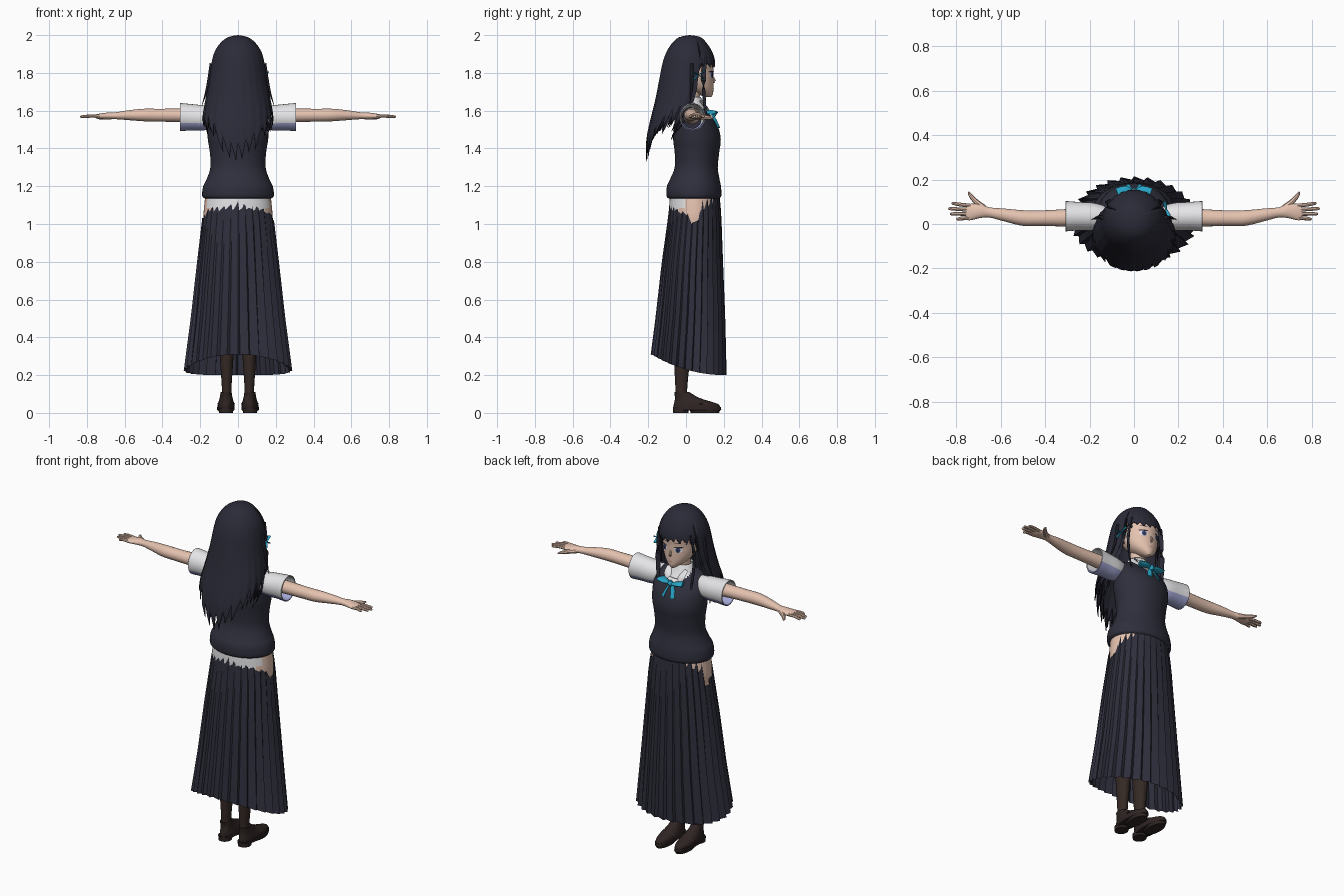
import bpy, bmesh, random
from math import sin, cos, pi, radians
from mathutils import Vector

random.seed(4)
if "Cube" in bpy.data.objects:
    bpy.data.objects.remove(bpy.data.objects["Cube"])


def material(name, *rgb):
    m = bpy.data.materials.new(name)
    m.use_nodes = True
    m.diffuse_color = (*rgb, 1)
    b = m.node_tree.nodes["Principled BSDF"]
    b.inputs["Base Color"].default_value = (*rgb, 1)
    b.inputs["Roughness"].default_value = 0.8
    return m


HAIR = material("hair_black", .024, .024, .04)
NAVY = material("navy_cloth", .028, .028, .046)
SKIN = material("skin", .78, .54, .43)
WHITE = material("shirt_white", .78, .78, .8)
LILAC = material("shirt_lilac", .36, .38, .65)
CYAN = material("ribbon_cyan", .02, .36, .55)
STOCK = material("stocking_brown", .035, .022, .018)
SHOE = material("shoe_brown", .028, .018, .017)
IRIS = material("iris_blue", .04, .06, .2)
LIP = material("lip_pink", .55, .22, .2)


def finish(name, bm, mats, rule=None, mirror=False, solid=0, angle=40):
    """Turn a bmesh into a shaded object, colouring faces by an optional rule."""
    bmesh.ops.remove_doubles(bm, verts=bm.verts, dist=1e-5)
    bmesh.ops.recalc_face_normals(bm, faces=bm.faces)
    bm.normal_update()
    if rule:
        for f in bm.faces:
            f.material_index = rule(f.calc_center_median(), f.normal)
    me = bpy.data.meshes.new(name)
    bm.to_mesh(me)
    bm.free()
    for m in mats:
        me.materials.append(m)
    ob = bpy.data.objects.new(name, me)
    bpy.context.collection.objects.link(ob)
    bpy.ops.object.select_all(action='DESELECT')
    ob.select_set(True)
    bpy.context.view_layer.objects.active = ob
    bpy.ops.object.shade_smooth_by_angle(angle=radians(angle))
    if solid:
        s = ob.modifiers.new("thickness", 'SOLIDIFY')
        s.thickness = solid
    if mirror:
        ob.modifiers.new("mirror", 'MIRROR')
    return ob


def skin_rows(name, rows, mats, caps=True, **kw):
    """Bridge a list of closed point rings."""
    bm = bmesh.new()
    vs = [[bm.verts.new(p) for p in r] for r in rows]
    n = len(rows[0])
    for a, b in zip(vs, vs[1:]):
        for i in range(n):
            bm.faces.new((a[i], a[(i + 1) % n], b[(i + 1) % n], b[i]))
    if caps:
        bm.faces.new(vs[0])
        bm.faces.new(vs[-1])
    return finish(name, bm, mats, **kw)


def resample(rows, k=4):
    """Catmull-Rom interpolation of profile rows."""
    out = []
    for i in range(len(rows) - 1):
        quad = zip(rows[max(i - 1, 0)], rows[i], rows[i + 1], rows[min(i + 2, len(rows) - 1)])
        quad = list(quad)
        for j in range(k):
            t = j / k
            out.append([b + .5 * t * (c - a + t * (2*a - 5*b + 4*c - d + t * (3*(b - c) + d - a)))
                        for a, b, c, d in quad])
    return out + [list(rows[-1])]


def at(table, z):
    """Linear lookup in a table sorted by its first column, either way up."""
    t = sorted(table)
    z = min(max(z, t[0][0]), t[-1][0])
    for a, b in zip(t, t[1:]):
        if z <= b[0]:
            u = (z - a[0]) / max(b[0] - a[0], 1e-9)
            return [p + (q - p) * u for p, q in zip(a, b)]
    return t[-1]


def upright(name, rows, mats, x=0, n=32, k=4, **kw):
    """Stacked ellipses, each row (z, centre y, half width, half depth)."""
    rings = [[(x + rx * sin(2*pi*i/n), cy + ry * cos(2*pi*i/n), z) for i in range(n)]
             for z, cy, rx, ry in resample(rows, k)]
    return skin_rows(name, rings, mats, **kw)


def sideways(name, rows, mats, n=20, **kw):
    """Ellipses along x, each row (x, y, z, half depth, half height)."""
    rings = [[(x, y + ry * cos(2*pi*i/n), z + rz * sin(2*pi*i/n)) for i in range(n)]
             for x, y, z, ry, rz in resample(rows)]
    return skin_rows(name, rings, mats, **kw)


def tube(name, pts, mats, n=8, flat=1, **kw):
    """Tapered tube along points (x, y, z, radius)."""
    pts = resample(pts, 3)
    rings = []
    for i, p in enumerate(pts):
        d = Vector(pts[min(i + 1, len(pts) - 1)][:3]) - Vector(pts[max(i - 1, 0)][:3])
        q = d.to_track_quat('Z', 'Y')
        rings.append([Vector(p[:3]) + q @ Vector((p[3] * cos(2*pi*j/n), flat * p[3] * sin(2*pi*j/n), 0))
                      for j in range(n)])
    return skin_rows(name, rings, mats, **kw)


# Head, nose, ears and neck
HEAD = [(1.672, .118, .012, .016), (1.69, .1, .038, .043), (1.72, .075, .07, .07),
        (1.76, .055, .092, .09), (1.81, .045, .1, .1), (1.87, .035, .105, .108), (1.95, .02, .06, .06)]
upright("head", HEAD, [SKIN], n=40)
HEAD_TABLE = resample(HEAD)
tube("nose", [(0, .138, 1.785, .004), (0, .15, 1.757, .008), (0, .14, 1.748, .004)], [SKIN])
tube("ear", [(.1, .03, 1.81, .012), (.113, .022, 1.79, .02), (.1, .035, 1.75, .01)], [SKIN], flat=.5, mirror=True)
upright("neck", [(1.58, .02, .055, .05), (1.65, .025, .044, .044), (1.73, .04, .045, .045)], [SKIN])


def face_patch(name, cx, cz, w, h, mat, lift, mirror=True):
    """Thin oval plate following the face."""
    def pt(x, z):
        _, cy, rx, ry = at(HEAD_TABLE, z)
        return (x, cy + ry * max(0, 1 - (x / rx) ** 2) ** .5 + lift, z)
    bm = bmesh.new()
    mid = bm.verts.new(pt(cx, cz))
    rim = [bm.verts.new(pt(cx + w * sin(pi*i/8), cz + h * cos(pi*i/8))) for i in range(16)]
    for i in range(16):
        bm.faces.new((mid, rim[i], rim[(i + 1) % 16]))
    finish(name, bm, [mat], mirror=mirror)


face_patch("eye_white", .045, 1.79, .021, .015, WHITE, .002)
face_patch("iris", .043, 1.789, .012, .0155, IRIS, .0035)
face_patch("pupil", .043, 1.788, .005, .008, HAIR, .0045)
face_patch("eyelash", .047, 1.806, .025, .004, HAIR, .005)
face_patch("eyebrow", .045, 1.832, .022, .002, HAIR, .004)
face_patch("mouth", 0, 1.715, .014, .0025, LIP, .003, mirror=False)

# Hair: two shells with pointed strand ends, short over the face, long behind
HAIR_TABLE = resample([(2, .02, 0, 0), (1.99, .02, .05, .055), (1.96, .018, .092, .09),
                       (1.91, .018, .125, .122), (1.85, .015, .141, .14), (1.75, 0, .155, .145),
                       (1.65, -.02, .175, .145), (1.55, -.06, .188, .13), (1.45, -.115, .165, .095),
                       (1.35, -.135, .125, .078), (1.25, -.14, .1, .07)])


def hair_shell(name, scale, lift, cols=72, steps=26):
    ends = []
    for i in range(cols):
        a = 2 * pi * i / cols
        if i % 3 == 0:
            drop = random.uniform(-.03, .03)
        tip = (0.1, 0, .05)[i % 3]
        if cos(a) > cos(radians(61)):
            ends.append(1.833 + .2 * drop + .2 * tip)
        else:
            ends.append(1.35 + lift + .15 * sin(a) ** 2 + drop + tip)
    rows = []
    for j in range(steps + 1):
        row = []
        for i, e in enumerate(ends):
            a = 2 * pi * i / cols
            z = 2 - (2 - e) * (j / steps) ** 1.5
            _, cy, rx, ry = at(HAIR_TABLE, z)
            s = scale * (1 - (.02 if i % 3 == 0 else 0) * j / steps)
            row.append((s * rx * sin(a), cy + s * ry * cos(a), z - (1 - scale) * .1))
        rows.append(row)
    skin_rows(name, rows, [HAIR], caps=False, solid=.004, angle=60)


hair_shell("hair_outer", 1, 0)
hair_shell("hair_inner", .87, .03)
tube("side_lock", [(.1, .1, 1.88, .012), (.118, .092, 1.76, .014), (.113, .1, 1.62, .011), (.1, .12, 1.5, .001)],
     [HAIR], flat=.5, mirror=True)
tube("loose_strand", [(.14, .03, 1.85, .01), (.16, .03, 1.73, .008), (.19, .02, 1.63, .001)], [HAIR], mirror=True)

# Ribbon in the hair
for dy, dz in ((.035, .02), (.03, -.02), (-.03, .015), (-.025, -.025)):
    tube("hair_ribbon", [(.145, .065, 1.79, .004), (.148 - dy * .3, .065 + dy, 1.79 + dz, .009)],
         [CYAN], flat=.4)

# Vest with a white V at the neck and a wide waistband
upright("vest", [(1.135, .042, .176, .134), (1.15, .042, .19, .145), (1.2, .042, .184, .143),
                 (1.24, .047, .165, .13), (1.3, .054, .146, .114), (1.38, .058, .149, .118),
                 (1.45, .058, .16, .126), (1.52, .052, .163, .115), (1.58, .034, .158, .092),
                 (1.62, .025, .125, .066), (1.645, .022, .06, .05)], [NAVY, WHITE], n=48,
        rule=lambda c, n: int(c.y > .05 and c.z > 1.55 + 1.1 * abs(c.x)))
upright("collar", [(1.605, .035, .092, .082), (1.635, .03, .075, .066), (1.672, .026, .053, .052)],
        [WHITE], caps=False, solid=.006)
tube("collar_flap", [(.055, .075, 1.65, .014), (.045, .11, 1.615, .022), (.05, .125, 1.585, .004)],
     [WHITE], flat=.3, mirror=True)

# Neck bow
tube("bow_loop", [(.004, .14, 1.585, .01), (.035, .145, 1.59, .026), (.072, .132, 1.592, .03)],
     [CYAN], flat=.4, mirror=True)
tube("bow_tail", [(.005, .14, 1.58, .008), (.022, .155, 1.545, .014), (.035, .168, 1.51, .018)],
     [CYAN], flat=.3, mirror=True)
upright("bow_knot", [(1.57, .148, .01, .008), (1.585, .15, .014, .012), (1.6, .146, .01, .008)], [CYAN], n=12)

# Sleeves, arms and hands
sideways("sleeve", [(.12, .028, 1.565, .05, .055), (.18, .033, 1.562, .062, .066), (.25, .035, 1.565, .064, .07),
                    (.29, .035, 1.566, .067, .073), (.307, .035, 1.566, .068, .074)], [WHITE, LILAC],
         n=28, caps=False, solid=.006, mirror=True, rule=lambda c, n: int(c.z < 1.533))
sideways("arm", [(.15, .032, 1.572, .045, .043), (.3, .028, 1.575, .039, .036), (.42, .026, 1.576, .035, .034),
                 (.5, .027, 1.577, .035, .033), (.58, .04, 1.576, .029, .026), (.65, .052, 1.573, .023, .018),
                 (.69, .058, 1.572, .031, .018), (.735, .054, 1.57, .037, .014), (.755, .053, 1.57, .034, .009)],
         [SKIN], mirror=True)
for i, tip in enumerate((.8, .828, .835, .82)):
    y = .027 + .0185 * i
    tube("finger", [(.735, y, 1.57, .009), (.775, y + .002 * (i - 1), 1.572, .0085),
                    (tip - .008, y + .005 * (i - 1), 1.568, .007), (tip, y + .005 * (i - 1), 1.567, .002)],
         [SKIN], mirror=True)
tube("thumb", [(.675, .07, 1.568, .016), (.71, .1, 1.565, .012), (.735, .128, 1.563, .009), (.743, .145, 1.562, .003)],
     [SKIN], mirror=True)

# Hips: white underwear above bare thigh
upright("hips", [(.9, .04, .17, .11), (1, .045, .18, .125), (1.06, .045, .182, .133), (1.16, .045, .172, .13)],
        [WHITE, SKIN], n=48, k=8,
        rule=lambda c, n: int(c.z < 1.05 + .4 * max(0, abs(c.x) - .07) or c.y > 0))

# Pleated skirt, hem higher behind, top edge ragged at the sides and back
SKIRT = [(.2, .007, .292, .208), (.5, .023, .252, .185), (.8, .034, .218, .162), (1.05, .047, .188, .14),
         (1.14, .047, .172, .132)]


def pleated_skirt(pleats=30, steps=14):
    angles = [(2 * pi * (p + f) / pleats, d) for p in range(pleats) for f, d in ((0, 0), (.82, .075))]
    rows = [[] for _ in range(steps + 1)]
    for a, dent in angles:
        hem = .2 + .11 * ((1 - cos(a)) / 2) ** 2
        x, side = .18 * abs(sin(a)), cos(a)
        top = 1.14 if side > .3 else 1.13 - .4 * x + random.uniform(-.025, .015)
        if -.25 < side < .3:
            top = 1.02 + random.uniform(-.03, .02)
        for j in range(steps + 1):
            t = j / steps
            z = top + (hem - top) * t
            _, cy, rx, ry = at(SKIRT, z)
            s = 1 - dent * (.25 + .75 * t)
            rows[j].append((s * rx * sin(a), cy + s * ry * cos(a), z))
    skin_rows("pleated_skirt", rows, [NAVY], caps=False, angle=20)


pleated_skirt()

# Legs and loafers
upright("leg", [(.05, -.025, .027, .034), (.12, -.025, .025, .031), (.25, -.022, .033, .04), (.4, -.015, .042, .05),
                (.55, .01, .043, .046), (.75, .03, .06, .065), (.95, .035, .075, .085)], [STOCK], x=.06, mirror=True)
upright("shoe_sole", [(.012, .06, .042, .12), (.016, .06, .046, .127), (.03, .058, .046, .127)],
        [SHOE], x=.064, k=1, mirror=True)
upright("shoe_heel", [(0, -.028, .036, .04), (.025, -.028, .037, .042)], [SHOE], x=.064, k=1, mirror=True)
upright("shoe_forefoot", [(0, .1, .036, .075), (.02, .1, .042, .083)], [SHOE], x=.064, k=1, mirror=True)
upright("shoe_upper", [(.025, .058, .045, .124), (.045, .054, .044, .119), (.06, .035, .04, .096),
                       (.08, .005, .034, .064), (.11, -.022, .029, .04)], [SHOE], x=.063, mirror=True)
tube("shoe_strap", [(.022, .08, .045, .012), (.04, .076, .066, .013), (.063, .074, .071, .013),
                    (.086, .076, .066, .013), (.105, .08, .045, .012)], [SHOE], flat=.5, mirror=True)
